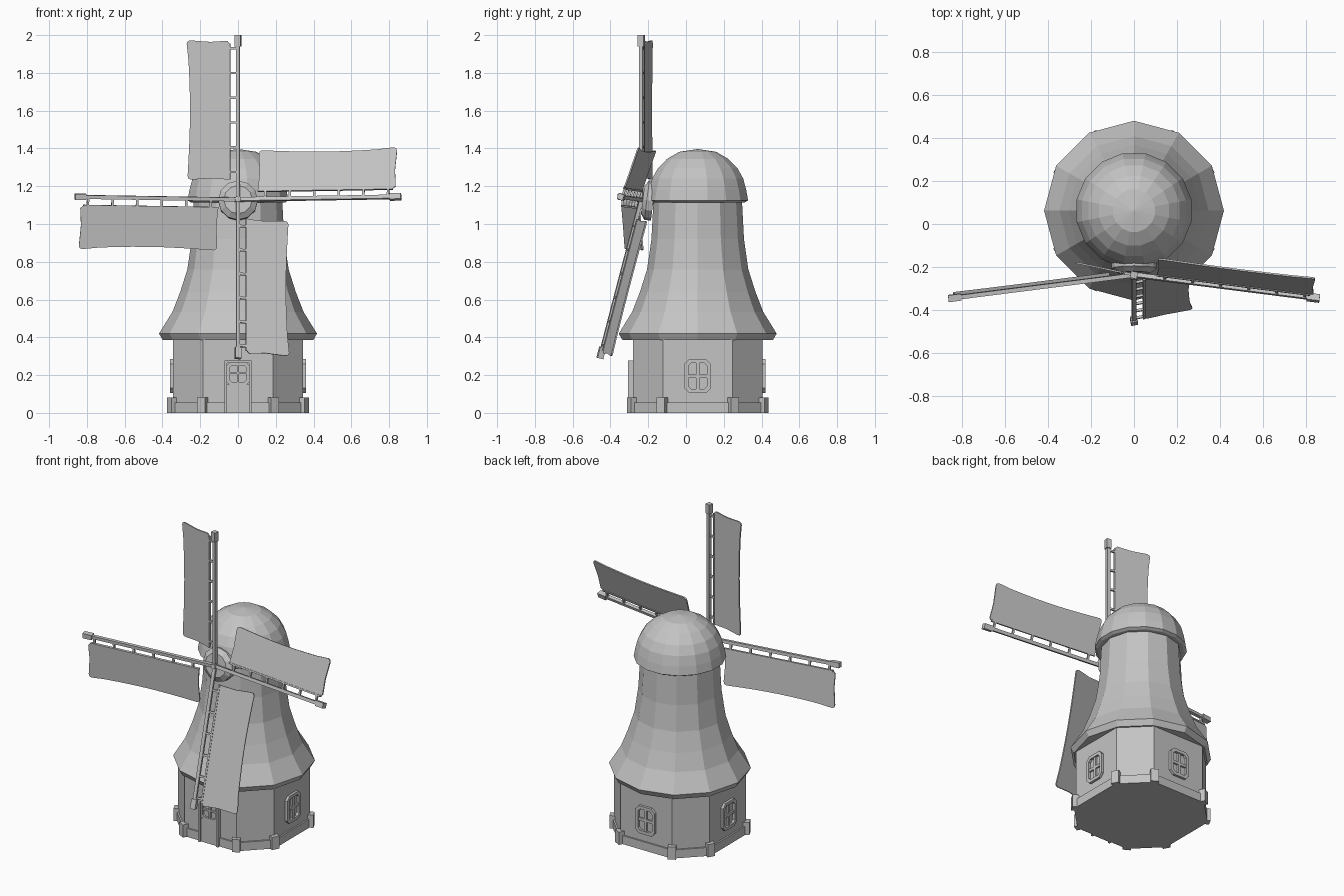
import bpy, bmesh, math
from mathutils import Matrix, Vector

if "Cube" in bpy.data.objects:
    bpy.data.objects.remove(bpy.data.objects["Cube"])

CY = 0.062                      # tower axis
grey = bpy.data.materials.new("stone grey")
grey.diffuse_color = (0.55, 0.55, 0.55, 1)
grey.use_nodes = True
grey.node_tree.nodes["Principled BSDF"].inputs["Base Color"].default_value = grey.diffuse_color


def finish(name, bm, matrix=None):
    if matrix is not None:
        bm.transform(matrix)
    bmesh.ops.recalc_face_normals(bm, faces=bm.faces)
    me = bpy.data.meshes.new(name)
    bm.to_mesh(me)
    bm.free()
    me.materials.append(grey)
    ob = bpy.data.objects.new(name, me)
    bpy.context.collection.objects.link(ob)
    return ob


def add_box(bm, x0, x1, y0, y1, z0, z1):
    m = Matrix.Translation(((x0 + x1) / 2, (y0 + y1) / 2, (z0 + z1) / 2)) \
        @ Matrix.Diagonal((x1 - x0, y1 - y0, z1 - z0, 1))
    bmesh.ops.create_cube(bm, size=1, matrix=m)


def add_prism(bm, pts, axis, a, b):
    """Extrude a 2D outline: axis 'z' uses (x, y), axis 'y' uses (x, z)."""
    put = (lambda p, h: (p[0], p[1], h)) if axis == 'z' else (lambda p, h: (p[0], h, p[1]))
    lo = [bm.verts.new(put(p, a)) for p in pts]
    hi = [bm.verts.new(put(p, b)) for p in pts]
    bm.faces.new(lo)
    bm.faces.new(hi)
    for i in range(len(pts)):
        j = (i + 1) % len(pts)
        bm.faces.new((lo[i], lo[j], hi[j], hi[i]))


def add_ring(bm, outer, inner, a, b):
    """Frame between two outlines in the x-z plane, with depth a..b."""
    n = len(outer)
    loops = [[bm.verts.new((p[0], h, p[1])) for p in pts]
             for pts, h in ((outer, a), (outer, b), (inner, b), (inner, a))]
    for k in range(4):
        u, v = loops[k], loops[(k + 1) % 4]
        for i in range(n):
            j = (i + 1) % n
            bm.faces.new((u[i], u[j], v[j], v[i]))


def lathe(name, profile, sides, turn=0.0):
    bm = bmesh.new()
    rings = []
    for r, z in profile:
        if r == 0:
            rings.append([bm.verts.new((0, CY, z))] * sides)
        else:
            angs = [turn + math.tau * i / sides for i in range(sides)]
            rings.append([bm.verts.new((r * math.cos(t), CY + r * math.sin(t), z)) for t in angs])
    for u, v in zip(rings, rings[1:]):
        for i in range(sides):
            j = (i + 1) % sides
            vs = list(dict.fromkeys((u[i], u[j], v[j], v[i])))
            bm.faces.new(vs)
    return finish(name, bm)


def chamfered(w, h, c, cz=0.0):
    """Rectangle outline with cut corners, half sizes w and h."""
    return [(w, cz + h - c), (w - c, cz + h), (-w + c, cz + h), (-w, cz + h - c),
            (-w, cz - h + c), (-w + c, cz - h), (w - c, cz - h), (w, cz - h + c)]


# Eight-sided base with wide main walls and narrower corner walls
A, B = 0.343, 0.185


def octagon(g):
    k = g * 0.414
    a, b = A + g, B + k
    return [(x, y + CY) for x, y in ((a, -b), (a, b), (b, a), (-b, a),
                                     (-a, b), (-a, -b), (-b, -a), (b, -a))]


bm = bmesh.new()
add_prism(bm, octagon(0), 'z', 0, 0.4)
finish("base_walls", bm)
bm = bmesh.new()
add_prism(bm, octagon(0.010), 'z', 0, 0.055)
finish("base_band", bm)

# Corner posts
bm = bmesh.new()
for x, y in octagon(0):
    ang = math.atan2(y - CY, x)
    sub = bmesh.new()
    add_box(sub, -0.024, 0.024, -0.024, 0.024, 0, 0.082)
    sub.transform(Matrix.Translation((x, y, 0)) @ Matrix.Rotation(ang, 4, 'Z'))
    tmp = bpy.data.meshes.new("tmp")
    sub.to_mesh(tmp)
    sub.free()
    bm.from_mesh(tmp)
    bpy.data.meshes.remove(tmp)
finish("corner_posts", bm)

# Flared tower body and domed cap
lathe("tower_body", [(0, 0.385), (0.398, 0.385), (0.418, 0.42), (0.347, 0.535), (0.306, 0.64),
                     (0.268, 0.76), (0.245, 0.92), (0.234, 1.13), (0, 1.13)], 12)
lathe("dome_cap", [(0, 1.115), (0.255, 1.115), (0.272, 1.125), (0.262, 1.18), (0.246, 1.24),
                   (0.215, 1.295), (0.165, 1.345), (0.1, 1.382), (0, 1.397)], 16, math.pi / 16)

# Windows on the sides and back
for name, deg in (("right_window", 90), ("back_window", 180), ("left_window", 270)):
    bm = bmesh.new()
    add_ring(bm, chamfered(0.07, 0.089, 0.025, 0.195), chamfered(0.05, 0.069, 0.016, 0.195),
             -A - 0.016, -A + 0.01)
    add_box(bm, -0.009, 0.009, -A - 0.011, -A + 0.01, 0.122, 0.268)
    add_box(bm, -0.054, 0.054, -A - 0.011, -A + 0.01, 0.186, 0.204)
    finish(name, bm, Matrix.Translation((0, CY, 0)) @ Matrix.Rotation(math.radians(deg), 4, 'Z'))

# Door frame and door with panes
F = CY - A
bm = bmesh.new()
for s in (-1, 1):
    add_box(bm, min(s * 0.058, s * 0.072), max(s * 0.058, s * 0.072), F - 0.027, F + 0.01, 0, 0.278)
add_box(bm, -0.058, 0.058, F - 0.027, F + 0.01, 0.264, 0.278)
finish("door_frame", bm)
bm = bmesh.new()
add_box(bm, -0.058, 0.058, F - 0.015, F + 0.01, 0, 0.15)
add_ring(bm, chamfered(0.058, 0.057, 0.012, 0.207), chamfered(0.046, 0.043, 0.012, 0.207),
         F - 0.015, F + 0.01)
add_box(bm, -0.006, 0.006, F - 0.013, F + 0.01, 0.155, 0.255)
add_box(bm, -0.05, 0.05, F - 0.013, F + 0.01, 0.206, 0.216)
finish("door", bm)

# Rotor hub: bevelled disc with a short axle
HUB = Vector((0, -0.237, 1.13))
TILT = math.radians(7.3)
rotor = Matrix.Translation(HUB) @ Matrix.Rotation(-TILT, 4, 'X')
bm = bmesh.new()
for r1, r2, y0, y1 in ((0.105, 0.105, 0.03, 0.065), (0.105, 0.075, 0.03, 0.008)):
    m = Matrix.Translation((0, (y0 + y1) / 2, 0)) @ Matrix.Rotation(math.pi / 2, 4, 'X')
    bmesh.ops.create_cone(bm, cap_ends=True, segments=12, radius1=r1, radius2=r2,
                          depth=abs(y1 - y0), matrix=m)
finish("hub_disc", bm, rotor)
bm = bmesh.new()
bmesh.ops.create_cone(bm, cap_ends=True, segments=8, radius1=0.022, radius2=0.016, depth=0.2,
                      matrix=Matrix.Translation((0, 0.08, 0)) @ Matrix.Rotation(math.pi / 2, 4, 'X'))
finish("hub_axle", bm, rotor)

# Four blades: shaft, ladder and sail, leaning forward and pitched
PITCH = math.radians(12)
sail = [(-0.047, 0.105), (-0.15, 0.112), (-0.25, 0.105), (-0.265, 0.108), (-0.272, 0.122)]
sail += [(-0.272 + 0.013 * math.sin(math.pi * i / 8), 0.122 + 0.7 * i / 8) for i in range(1, 8)]
sail += [(-0.277, 0.825), (-0.272, 0.837), (-0.258, 0.842), (-0.15, 0.834), (-0.06, 0.84), (-0.047, 0.825)]
for i, side in enumerate(("top", "left", "bottom", "right")):
    place = rotor @ Matrix.Rotation(-i * math.pi / 2, 4, 'Y') \
        @ Matrix.Rotation(TILT, 4, 'X') @ Matrix.Rotation(-PITCH, 4, 'Z')
    bm = bmesh.new()
    add_box(bm, -0.010, 0.010, -0.010, 0.010, -0.02, 0.86)
    add_box(bm, -0.016, 0.016, -0.016, 0.016, 0.81, 0.87)
    finish(side + "_blade_shaft", bm, place)
    bm = bmesh.new()
    add_box(bm, -0.052, -0.042, -0.008, 0.008, 0.105, 0.825)
    for k in range(6):
        z = 0.145 + 0.131 * k
        add_box(bm, -0.045, -0.005, -0.006, 0.006, z - 0.006, z + 0.006)
    finish(side + "_blade_ladder", bm, place)
    bm = bmesh.new()
    add_prism(bm, sail, 'y', -0.004, 0.004)
    finish(side + "_blade_sail", bm, place)
